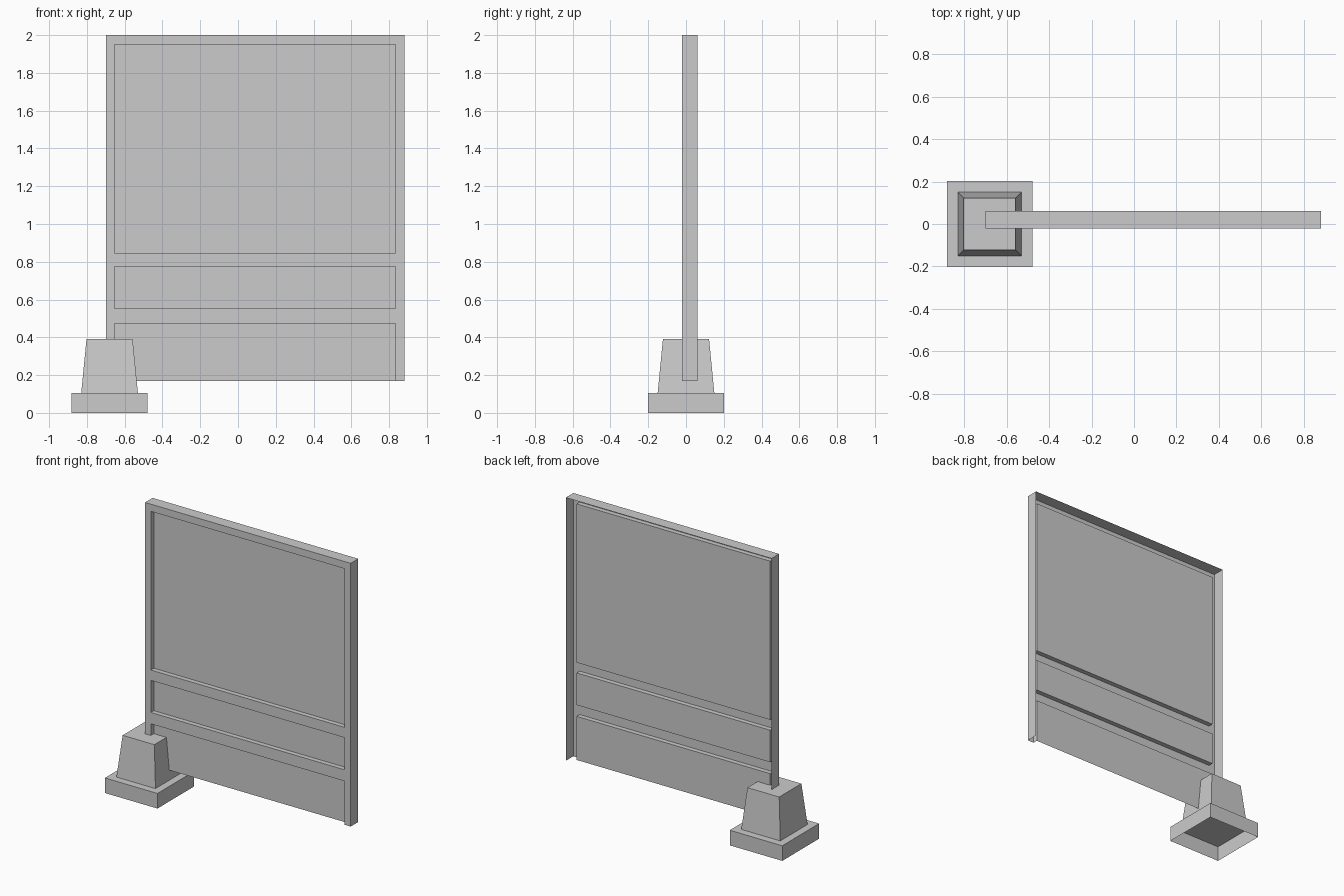
import bpy, bmesh

if "Cube" in bpy.data.objects:
    bpy.data.objects.remove(bpy.data.objects["Cube"])


def make_object(name, quads):
    """Build a welded mesh object from a list of faces given as point lists."""
    bm = bmesh.new()
    for q in quads:
        bm.faces.new([bm.verts.new(p) for p in q])
    bmesh.ops.remove_doubles(bm, verts=bm.verts, dist=1e-5)
    me = bpy.data.meshes.new(name)
    bm.to_mesh(me)
    bm.free()
    ob = bpy.data.objects.new(name, me)
    bpy.context.collection.objects.link(ob)
    return ob


def rect(x0, x1, z0, z1, y):
    """Front-facing rectangle, counter-clockwise from the lower left."""
    return [(x0, y, z0), (x1, y, z0), (x1, y, z1), (x0, y, z1)]


def walls(a, b, skip=()):
    """Quads joining loop a to loop b."""
    n = len(a)
    return [[a[i], a[(i + 1) % n], b[(i + 1) % n], b[i]]
            for i in range(n) if i not in skip]


# Gate leaf: pressed sheet with recessed panels, folded rim, open back and bottom
FRONT, RECESS, BACK = -0.022, 0.011, 0.061
xs = [-0.70, -0.655, 0.833, 0.882]
zs = [0.17, 0.473, 0.552, 0.775, 0.847, 1.95, 2.0]
leaf = []
for i in range(3):
    for j in range(6):
        cell = (xs[i], xs[i + 1], zs[j], zs[j + 1])
        front = rect(*cell, FRONT)
        if i == 1 and j % 2 == 0:
            back = rect(*cell, RECESS)
            leaf.append(back)
            leaf += walls(front, back, skip=(0,) if j == 0 else ())
        else:
            leaf.append(front)
outer = (xs[0], xs[-1], zs[0], zs[-1])
leaf += walls(rect(*outer, BACK), rect(*outer, FRONT), skip=(0,))
make_object("gate_panel", leaf)


def square(h, z, cx=-0.68):
    return [(cx - h, -h, z), (cx + h, -h, z), (cx + h, h, z), (cx - h, h, z)]


def block(name, h0, z0, h1, z1):
    """Tapered square block, open underneath."""
    low, top = square(h0, z0), square(h1, z1)
    make_object(name, walls(low, top) + [top])


# Concrete foot: slab and tapered pedestal
block("foot_slab", 0.202, 0.0, 0.202, 0.105)
block("foot_pedestal", 0.15, 0.105, 0.122, 0.392)
